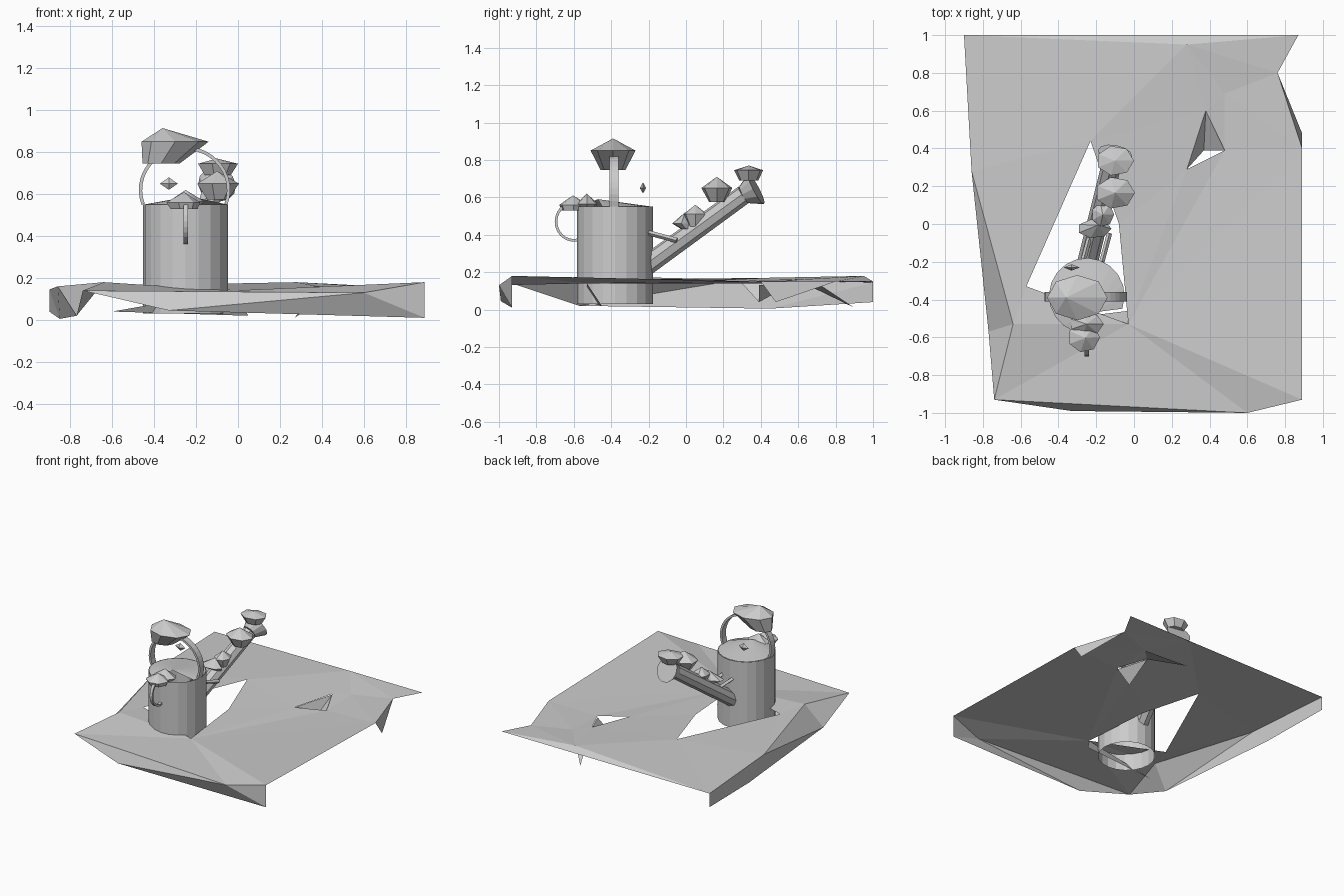
import bpy, bmesh
from math import sin, cos, pi, radians
from mathutils import Vector

cube = bpy.data.objects.get("Cube")
if cube:
    bpy.data.objects.remove(cube)

grey = bpy.data.materials.new("pale_grey")
grey.use_nodes = True
colour = (0.6, 0.6, 0.6, 1)
grey.diffuse_color = colour
grey.node_tree.nodes["Principled BSDF"].inputs["Base Color"].default_value = colour


def build(name, verts, faces, fix_normals=True):
    mesh = bpy.data.meshes.new(name)
    mesh.from_pydata([tuple(v) for v in verts], [], faces)
    bm = bmesh.new()
    bm.from_mesh(mesh)
    if fix_normals:
        bmesh.ops.recalc_face_normals(bm, faces=bm.faces)
    bm.to_mesh(mesh)
    bm.free()
    mesh.materials.append(grey)
    obj = bpy.data.objects.new(name, mesh)
    bpy.context.collection.objects.link(obj)
    return obj


def loft(name, rings, start=True, end=True, loop=False):
    """Skin a list of equal-sized vertex rings."""
    n = len(rings[0])
    count = len(rings)
    faces = []
    for r in range(count if loop else count - 1):
        s = (r + 1) % count
        for i in range(n):
            j = (i + 1) % n
            faces.append((r * n + i, r * n + j, s * n + j, s * n + i))
    if start:
        faces.append(tuple(range(n))[::-1])
    if end:
        faces.append(tuple((count - 1) * n + i for i in range(n)))
    return build(name, [v for ring in rings for v in ring], faces)


def circle(centre, radius, axis, sides):
    """Vertex ring around a point, facing along an axis."""
    turn = Vector(axis).to_track_quat("Z", "Y")
    return [Vector(centre) + turn @ Vector((radius * cos(2 * pi * i / sides),
            radius * sin(2 * pi * i / sides), 0)) for i in range(sides)]


def clump(name, centre, half, low, high, base=0.55, lean=(0, 0), sides=7):
    """Faceted lump: narrow foot, wide waist, pointed top."""
    x, y, z = centre
    verts = []
    for scale, height in ((base, low), (1, z)):
        for i in range(sides):
            a = 2 * pi * i / sides
            verts.append((x + half[0] * scale * cos(a) + (1 - scale) * lean[0],
                          y + half[1] * scale * sin(a) + (1 - scale) * lean[1], height))
    verts.append((x + lean[0] * 0.4, y + lean[1] * 0.4, high))
    top = len(verts) - 1
    faces = [tuple(range(sides))]
    for i in range(sides):
        j = (i + 1) % sides
        faces += [(i, j, sides + j, sides + i), (sides + i, sides + j, top)]
    return build(name, verts, faces)


# Crumpled ground sheet with a hole around the can and drooping edges
ground = [
    (-.74, -.93, .14), (.89, -.93, .18), (.89, .4, .15), (.76, .8, .15),
    (.87, 1, .15), (-.9, 1, .145), (-.86, .28, .16), (-.64, -.53, .18),
    (-.23, .44, .17), (-.08, 0, .15), (-.03, -.53, .14), (-.57, -.33, .16),
    (-.33, -.99, .045), (.6, -1, .13), (.89, -.93, .01), (-.9, 1, .04),
    (-.85, .45, .005), (-.77, -.57, .02), (.89, .48, .04), (.28, .95, .18),
    (.38, .6, .16), (.48, .69, .15), (.28, .29, .15), (.48, .39, .14),
]
sheet_faces = [
    (0, 10, 7), (7, 10, 11), (7, 11, 6), (6, 11, 8), (6, 8, 5), (5, 8, 19),
    (19, 8, 20), (19, 20, 21), (19, 21, 3), (19, 3, 4), (8, 9, 22), (8, 22, 20),
    (20, 23, 21), (21, 23, 2), (21, 2, 3), (22, 9, 10), (22, 10, 23),
    (10, 1, 2), (10, 2, 23), (0, 13, 10), (10, 13, 1), (0, 12, 13),
    (12, 14, 13), (13, 14, 1), (2, 18, 3),
    (5, 15, 16), (5, 16, 6), (6, 16, 17), (6, 17, 7), (7, 17, 0), (5, 19, 4),
]
build("ground_sheet", ground, sheet_faces, False)

# Folded slivers hanging below the tears in the sheet
build("back_fold", [(.27, .9, .01), (.38, .6, .155), (.48, .69, .15)], [(0, 1, 2)])
build("middle_fold", [(.38, .6, .155), (.28, .29, .15), (.37, .39, .04), (.48, .39, .13)],
      [(0, 1, 2), (0, 2, 3)])
build("hole_fold", [(-.6, -.53, .04), (-.03, -.53, .14), (.05, -.45, .02)], [(0, 1, 2)])

# Can body, open underneath
CAN = Vector((-.25, -.38, 0))
SIDES = 20
up = (0, 0, 1)
loft("can_body", [circle(CAN + Vector((0, 0, z)), .203, up, SIDES) for z in (.03, .55)],
     False, False)

# Snow lid with a gap at the front right
rim = [CAN + Vector((.2 * cos(radians(a)), .2 * sin(radians(a)), .55))
       for a in range(-20, 271, 18)]
rim.append(CAN + Vector((.02, -.09, .59)))
build("can_lid", rim, [(i, i + 1, len(rim) - 1) for i in range(len(rim) - 2)])


def hoop(name, centre, radii, across, width, thick, first, last, steps):
    """Flat-strip hoop; 'across' is the axis the strip is wide along."""
    across = Vector(across)
    side = across.cross(Vector(up))
    rings = []
    for k in range(steps + 1):
        a = radians(first + (last - first) * k / steps)
        out = side * cos(a) + Vector(up) * sin(a)
        mid = Vector(centre) + side * radii[0] * cos(a) + Vector(up) * radii[1] * sin(a)
        rings.append([mid + across * width * u / 2 + out * thick * v / 2
                      for u, v in ((-1, -1), (1, -1), (1, 1), (-1, 1))])
    return loft(name, rings)


# Carrying handles
hoop("top_handle", (-.255, -.385, .62), (.21, .2), (0, 1, 0), .05, .016, -20, 200, 24)
hoop("front_handle", (-.25, -.6, .47), (.095, .1), (1, 0, 0), .022, .014, 0, 360, 24)

# Spout with flared rose
foot, neck, rose = Vector((-.25, -.22, .23)), Vector((-.12, .31, .615)), Vector((-.1, .375, .645))
along = neck - foot
face_dir = Vector((.03, .15, .08))
loft("spout", [circle(foot, .055, along, 8), circle(neck, .052, along, 8)])
loft("spout_rose", [circle(neck, .052, face_dir, 12), circle(rose, .092, face_dir, 12)])

# Braces between spout and can
for n, x in (("left", -.17), ("right", -.27)):
    brace = [Vector((x, -.2, .41)), Vector((x + .04, -.05, .37))]
    loft(n + "_brace", [circle(p, .014, brace[1] - brace[0], 4) for p in brace])

# Snow clumps
clump("handle_snow", (-.3, -.39, .85), (.16, .12), .745, .915, .55, (-.15, 0), 8)
clump("front_handle_snow", (-.265, -.6, .56), (.085, .08), .53, .61, .8, (.02, -.01))
clump("rim_snow", (-.25, -.53, .565), (.09, .06), .535, .62, .6)
clump("lower_spout_snow", (-.21, -.025, .46), (.09, .05), .43, .52, .5, (.05, .05))
clump("inner_spout_snow", (-.165, .05, .51), (.06, .065), .44, .56, .5)
clump("middle_spout_snow", (-.1, .165, .65), (.105, .085), .575, .71, .5)
clump("rose_snow", (-.1, .335, .745), (.1, .08), .69, .77, .65)
clump("snow_flake", (-.33, -.23, .65), (.043, .017), .622, .68, .05, (0, 0), 4)
